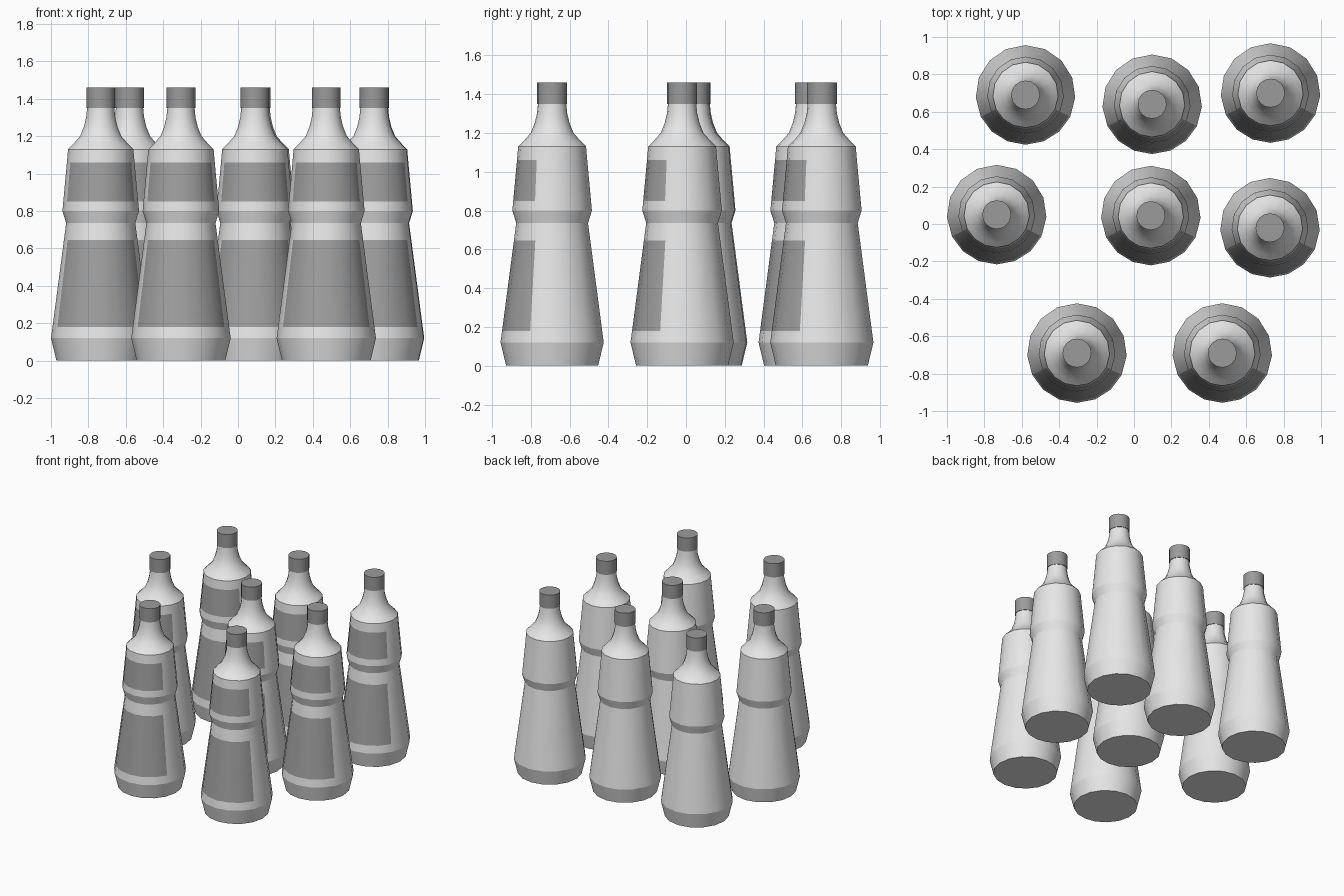
import bpy
import bmesh
from math import radians, sin, cos

cube = bpy.data.objects.get("Cube")
if cube:
    bpy.data.objects.remove(cube, do_unlink=True)


def make_material(name, value):
    mat = bpy.data.materials.new(name)
    mat.use_nodes = True
    color = (value, value, value, 1)
    mat.diffuse_color = color
    mat.node_tree.nodes["Principled BSDF"].inputs["Base Color"].default_value = color
    return mat


BODY = make_material("light grey plastic", 0.8)
LABEL = make_material("mid grey label", 0.35)
CAP = make_material("dark grey cap", 0.33)

# Bottle profile: radius, height, sharp ring
BODY_PROFILE = [
    (0.237, 0, True), (0.266, 0.12, True), (0.258, 0.18, False),
    (0.197, 0.645, False), (0.185, 0.735, True), (0.205, 0.80, True),
    (0.2005, 0.85, False), (0.181, 1.06, False), (0.175, 1.13, True),
    (0.145, 1.16, False), (0.11, 1.20, False), (0.09, 1.25, False),
    (0.078, 1.30, False), (0.073, 1.35, True),
]
CAP_PROFILE = [(0.077, 1.35, True), (0.077, 1.46, True)]
LABEL_BANDS = (2, 6)        # profile segments that carry a label
FRONT_SIDES, BACK_SIDES = 6, 10
LABEL_EDGE = 26             # degrees below the side axis

# Angles around the bottle: label arc in front, then the back arc
front_arc = 180 - 2 * LABEL_EDGE
back_arc = 360 - front_arc
ANGLES = [radians(LABEL_EDGE - 180 + front_arc * i / FRONT_SIDES) for i in range(FRONT_SIDES)]
ANGLES += [radians(-LABEL_EDGE + back_arc * i / BACK_SIDES) for i in range(BACK_SIDES)]


def lathe(name, profile, materials, label_bands=()):
    """Closed turned mesh with optional label faces on the front."""
    bm = bmesh.new()
    rings = [[bm.verts.new((r * cos(a), r * sin(a), z)) for a in ANGLES]
             for r, z, sharp in profile]
    n = len(ANGLES)
    for band in range(len(rings) - 1):
        low, high = rings[band], rings[band + 1]
        for i in range(n):
            j = (i + 1) % n
            face = bm.faces.new((low[i], low[j], high[j], high[i]))
            face.smooth = True
            if band in label_bands and i < FRONT_SIDES:
                face.material_index = 1
    bm.faces.new(rings[0][::-1])
    bm.faces.new(rings[-1])
    for ring, (r, z, sharp) in zip(rings, profile):
        if sharp:
            for i in range(n):
                bm.edges.get((ring[i], ring[(i + 1) % n])).smooth = False
    mesh = bpy.data.meshes.new(name)
    bm.to_mesh(mesh)
    bm.free()
    for mat in materials:
        mesh.materials.append(mat)
    return mesh


body_mesh = lathe("bottle_body", BODY_PROFILE, (BODY, LABEL), LABEL_BANDS)
cap_mesh = lathe("bottle_cap", CAP_PROFILE, (CAP,))

# Loose group of eight bottles
POSITIONS = [
    (-0.58, 0.69), (0.097, 0.64), (0.73, 0.70),
    (-0.734, 0.05), (0.09, 0.045), (0.727, -0.02),
    (-0.305, -0.69), (0.472, -0.69),
]
for number, (x, y) in enumerate(POSITIONS, 1):
    for part, mesh in (("body", body_mesh), ("cap", cap_mesh)):
        obj = bpy.data.objects.new(f"bottle_{number}_{part}", mesh)
        obj.location = (x, y, 0)
        bpy.context.collection.objects.link(obj)
